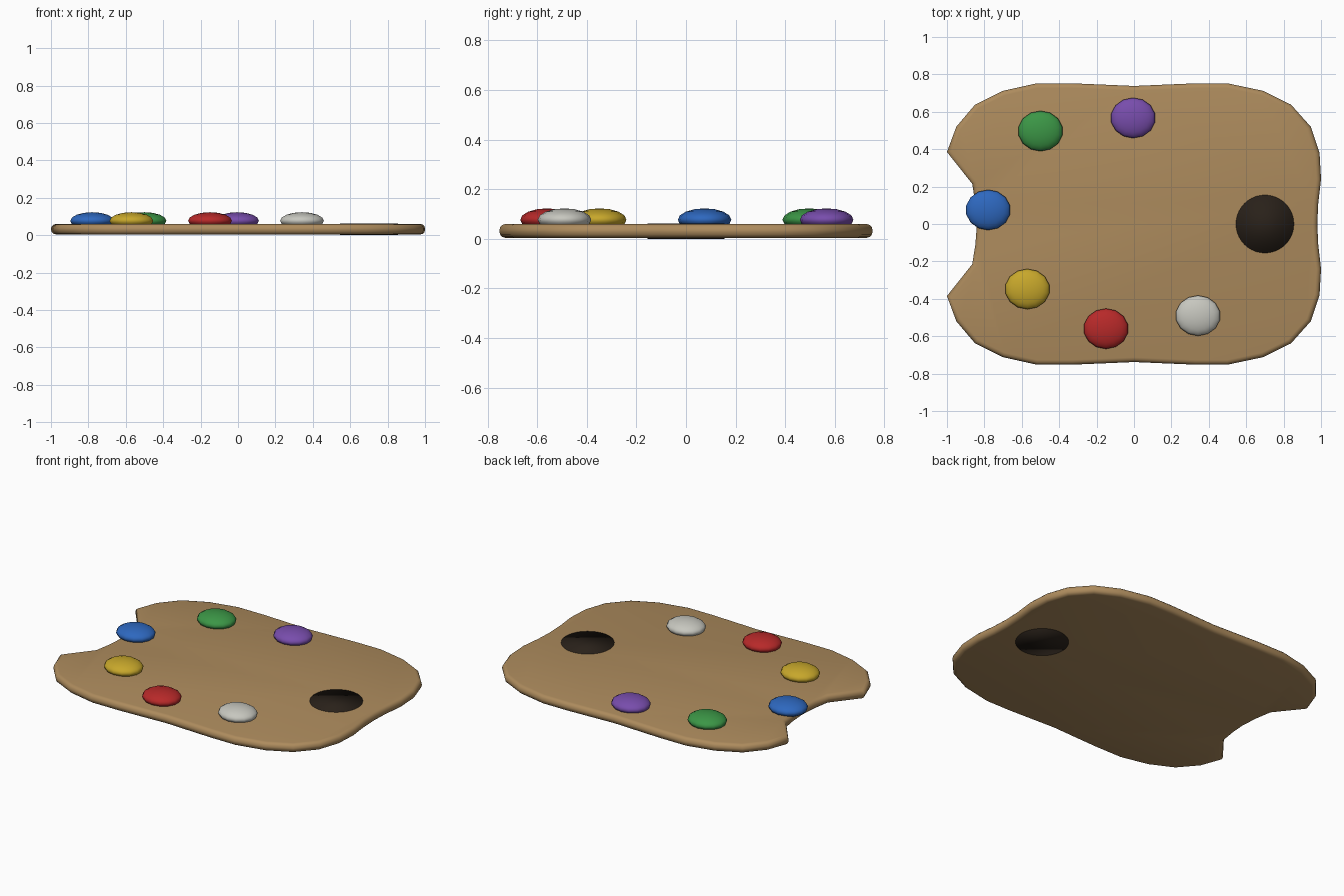
import bpy, bmesh, math

if "Cube" in bpy.data.objects:
    bpy.data.objects.remove(bpy.data.objects["Cube"])


def finish(obj, color):
    mat = bpy.data.materials.new(obj.name + "_color")
    mat.diffuse_color = (*color, 1)
    mat.use_nodes = True
    mat.node_tree.nodes["Principled BSDF"].inputs["Base Color"].default_value = mat.diffuse_color
    obj.data.materials.append(mat)
    for p in obj.data.polygons:
        p.use_smooth = True


# Board: half outline, mirrored across y, extruded, edge rounded
half = [(-0.84, 0), (-0.848, 0.11), (-0.865, 0.215), (-1.0, 0.385), (-0.95, 0.52),
        (-0.85, 0.638), (-0.70, 0.712), (-0.52, 0.752), (-0.33, 0.752), (-0.16, 0.745),
        (0, 0.738), (0.16, 0.745), (0.33, 0.752), (0.50, 0.752), (0.69, 0.712),
        (0.84, 0.638), (0.945, 0.52), (0.992, 0.38), (1.0, 0.24), (0.985, 0.11), (0.98, 0)]
outline = half + [(x, -y) for x, y in half[-2:0:-1]]
outline.reverse()

bm = bmesh.new()
face = bm.faces.new([bm.verts.new((x, y, 0.004)) for x, y in outline])
ext = bmesh.ops.extrude_face_region(bm, geom=[face])
top = [v for v in ext["geom"] if isinstance(v, bmesh.types.BMVert)]
bmesh.ops.translate(bm, verts=top, vec=(0, 0, 0.056))
bmesh.ops.recalc_face_normals(bm, faces=bm.faces)
rims = [e for e in bm.edges if abs(e.verts[0].co.z - e.verts[1].co.z) < 1e-5]
bmesh.ops.bevel(bm, geom=rims, offset=0.025, segments=3, profile=0.5, affect='EDGES')
mesh = bpy.data.meshes.new("board")
bm.to_mesh(mesh)
bm.free()
board = bpy.data.objects.new("board", mesh)
bpy.context.collection.objects.link(board)
finish(board, (0.42, 0.26, 0.11))

# Thumb hole: dark plug just proud of both faces
bpy.ops.mesh.primitive_cylinder_add(vertices=40, radius=0.155, depth=0.063,
                                    location=(0.70, 0, 0.0315))
hole = bpy.context.object
hole.name = "thumb_hole"
finish(hole, (0.022, 0.015, 0.010))

# Paint blobs: flattened spheres
paints = [("blue", -0.78, 0.075, (0.027, 0.138, 0.52)),
          ("green", -0.50, 0.497, (0.044, 0.305, 0.061)),
          ("purple", -0.005, 0.567, (0.188, 0.074, 0.413)),
          ("yellow", -0.57, -0.348, (0.57, 0.386, 0.024)),
          ("red", -0.15, -0.56, (0.474, 0.022, 0.022)),
          ("white", 0.342, -0.49, (0.57, 0.57, 0.52))]
for name, x, y, color in paints:
    bpy.ops.mesh.primitive_uv_sphere_add(segments=14, ring_count=8, radius=1,
                                         location=(x, y, 0.077))
    blob = bpy.context.object
    blob.name = name + "_paint"
    blob.scale = (0.12, 0.108, 0.046)
    finish(blob, color)
